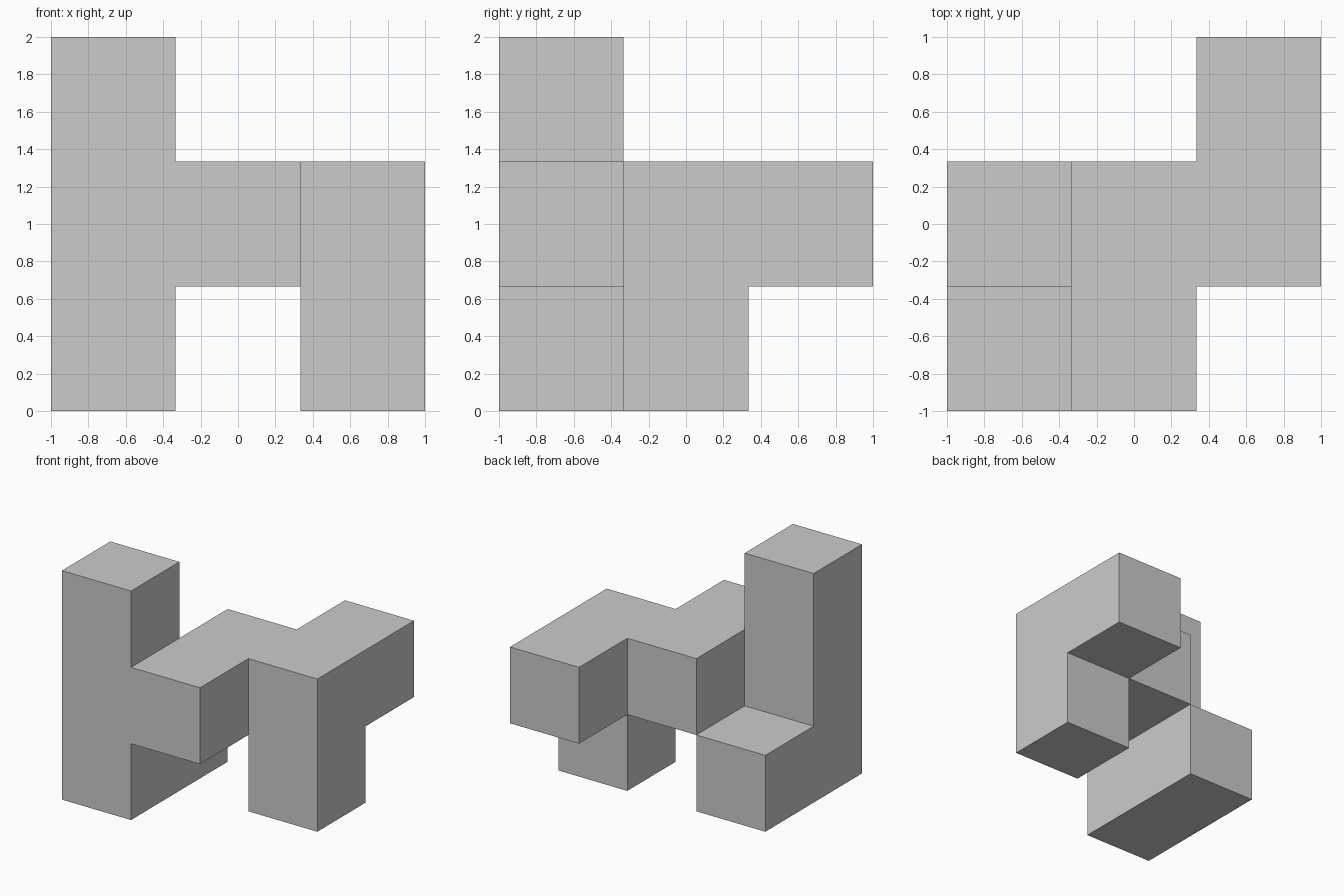
import bpy
import bmesh
from mathutils import Vector

if "Cube" in bpy.data.objects:
    bpy.data.objects.remove(bpy.data.objects["Cube"], do_unlink=True)

UNIT = 2 / 3  # edge of one cube cell

# Occupied cells of the 3 x 3 x 3 grid, as straight runs of cubes
tall_post = [(0, 0, k) for k in range(3)]
back_foot = [(0, 1, 0)]
bridge = [(1, j, 1) for j in range(2)]
side_leg = [(2, 1, k) for k in range(2)]
rear_arm = [(2, 2, 1)]
cells = set(tall_post + back_foot + bridge + side_leg + rear_arm)

mat = bpy.data.materials.new("plain grey")
colour = (0.6, 0.6, 0.6, 1)
mat.use_nodes = True
mat.diffuse_color = colour
mat.node_tree.nodes["Principled BSDF"].inputs["Base Color"].default_value = colour


def add_face(bm, cell, axis, side):
    """Add one outer square of a cell, facing along the axis."""
    normal = Vector((0, 0, 0))
    normal[axis] = side
    u, v = Vector((0, 0, 0)), Vector((0, 0, 0))
    u[(axis + 1) % 3] = 0.5
    v[(axis + 2) % 3] = 0.5 * side
    centre = Vector(cell) + Vector((-1, -1, 0.5)) + normal / 2
    corners = (centre - u - v, centre + u - v, centre + u + v, centre - u + v)
    bm.faces.new([bm.verts.new(c * UNIT) for c in corners])


# Only faces without a neighbouring cube are built
bm = bmesh.new()
for cell in sorted(cells):
    for axis in range(3):
        for side in (-1, 1):
            neighbour = list(cell)
            neighbour[axis] += side
            if tuple(neighbour) not in cells:
                add_face(bm, cell, axis, side)

# Weld the squares and merge flat regions into single faces
bmesh.ops.remove_doubles(bm, verts=bm.verts, dist=0.001)
bmesh.ops.dissolve_limit(bm, angle_limit=0.01, verts=bm.verts, edges=bm.edges)

mesh = bpy.data.meshes.new("cube_puzzle_piece")
bm.to_mesh(mesh)
bm.free()
mesh.materials.append(mat)
piece = bpy.data.objects.new("cube_puzzle_piece", mesh)
bpy.context.scene.collection.objects.link(piece)
